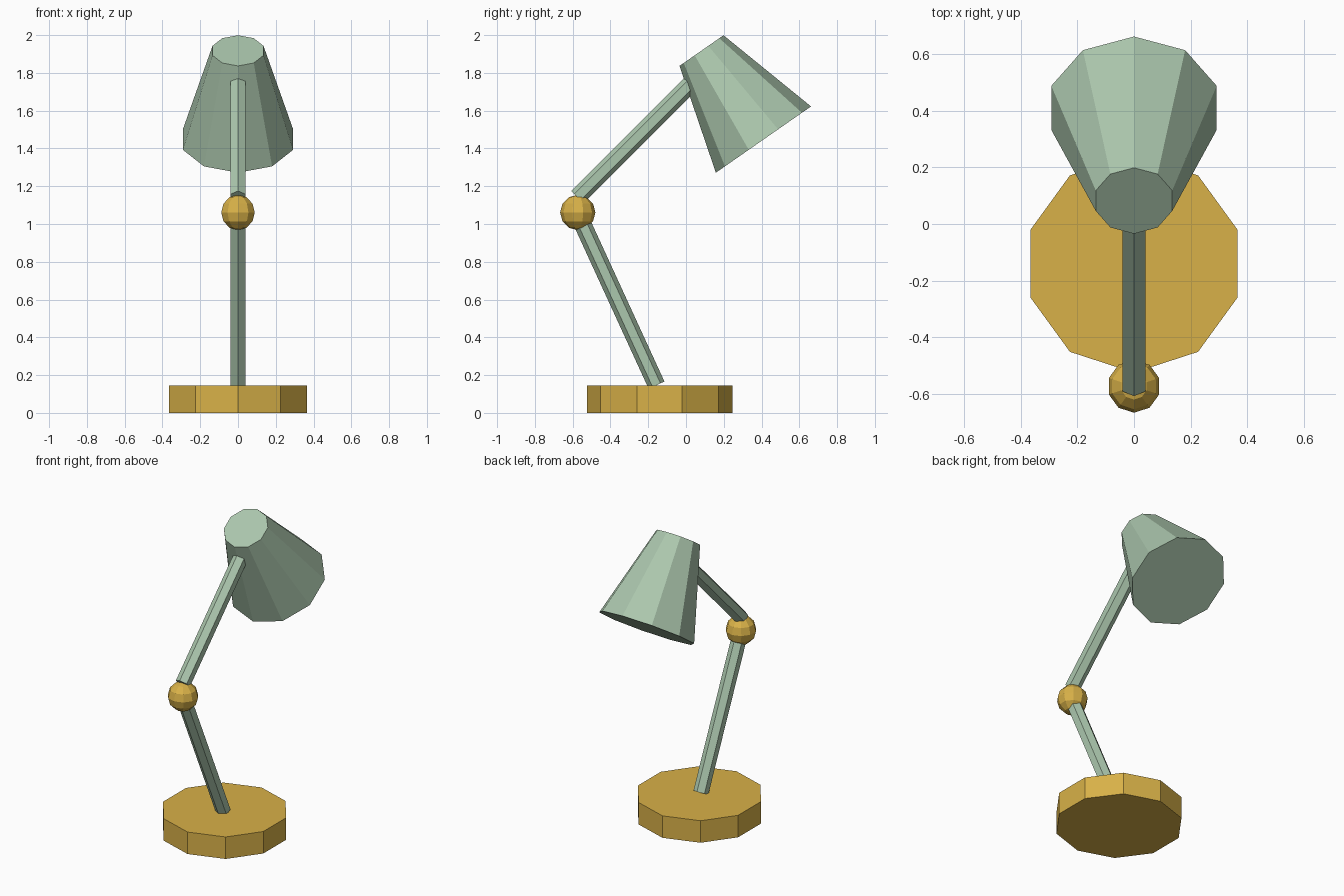
import bpy, bmesh
from mathutils import Vector

if "Cube" in bpy.data.objects:
    bpy.data.objects.remove(bpy.data.objects["Cube"])


def material(name, rgb):
    m = bpy.data.materials.new(name)
    m.diffuse_color = (*rgb, 1)
    m.use_nodes = True
    m.node_tree.nodes["Principled BSDF"].inputs["Base Color"].default_value = m.diffuse_color
    return m


green = material("sage green", (0.41, 0.57, 0.42))
gold = material("warm gold", (0.69, 0.44, 0.065))


def add_object(name, bm, mat):
    mesh = bpy.data.meshes.new(name)
    bm.to_mesh(mesh)
    bm.free()
    mesh.materials.append(mat)
    obj = bpy.data.objects.new(name, mesh)
    bpy.context.collection.objects.link(obj)
    return obj


def tapered_rod(name, start, end, r_start, r_end, sides, mat):
    """Capped prism or cone frustum between two points in the x = 0 plane."""
    a, b = Vector((0, *start)), Vector((0, *end))
    axis = b - a
    bm = bmesh.new()
    bmesh.ops.create_cone(bm, cap_ends=True, segments=sides,
                          radius1=r_start, radius2=r_end, depth=axis.length)
    obj = add_object(name, bm, mat)
    obj.location = (a + b) / 2
    obj.rotation_euler = Vector((0, 0, 1)).rotation_difference(axis).to_euler()
    return obj


# Ten-sided foot
tapered_rod("base", (-0.14, 0), (-0.14, 0.145), 0.385, 0.385, 10, gold)

# Two hexagonal arms
tapered_rod("lower_arm", (-0.156, 0.147), (-0.575, 1.06), 0.046, 0.046, 6, green)
tapered_rod("upper_arm", (-0.575, 1.142), (0.04, 1.757), 0.046, 0.046, 6, green)

# Elbow ball
bm = bmesh.new()
bmesh.ops.create_uvsphere(bm, u_segments=10, v_segments=6, radius=0.0935)
joint = add_object("elbow_joint", bm, gold)
joint.location = (0, -0.573, 1.061)

# Tilted, closed lamp shade
tapered_rod("shade", (0.410, 1.447), (0.082, 1.918), 0.307, 0.142, 10, green)
